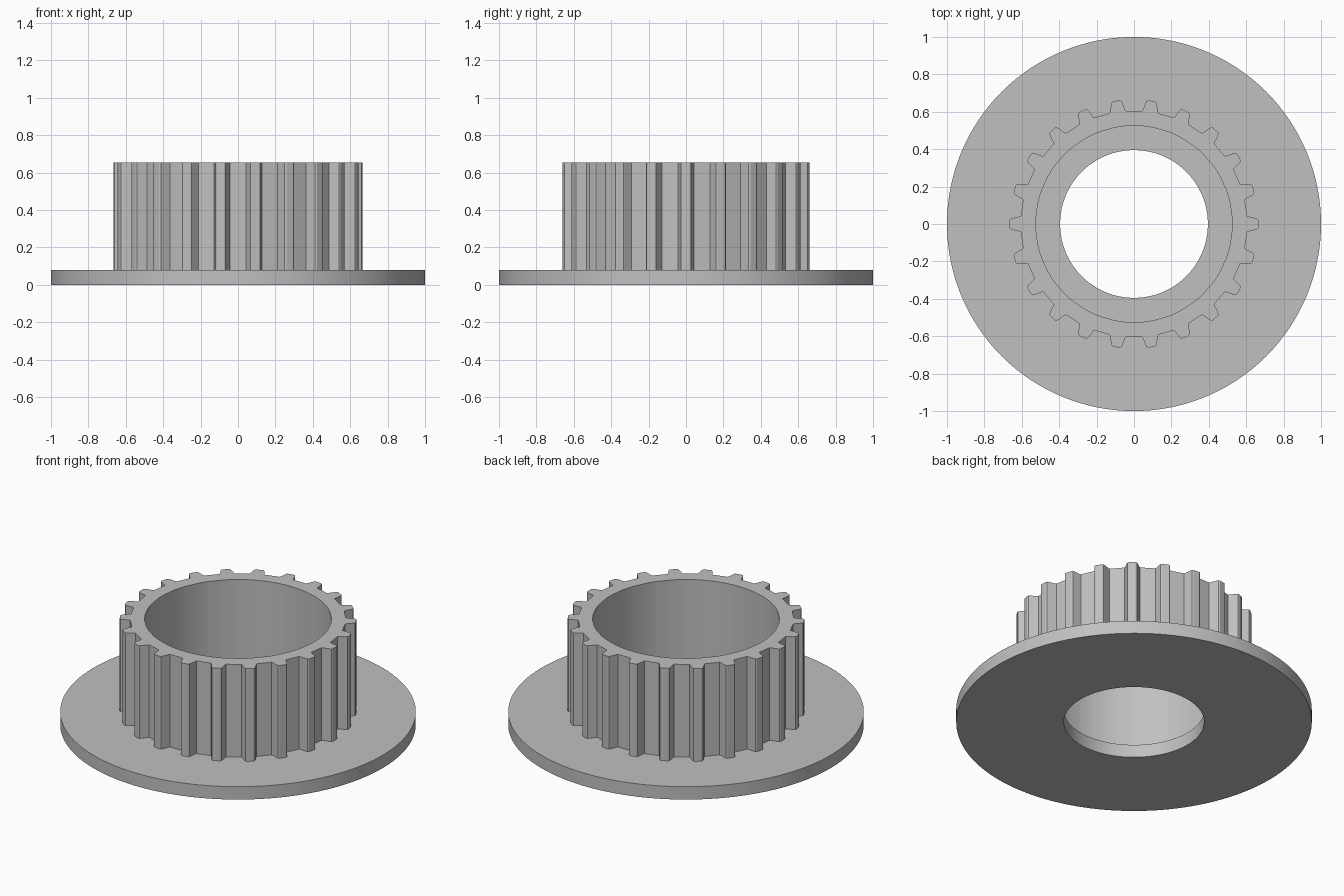
import bpy
import bmesh
from math import atan2, cos, pi, sin, radians
from mathutils import Matrix, Vector

cube = bpy.data.objects.get("Cube")
if cube:
    bpy.data.objects.remove(cube, do_unlink=True)

TEETH = 22
FLANGE_RADIUS, HOLE_RADIUS, FLANGE_TOP = 1.0, 0.395, 0.08
BORE_RADIUS, HUB_TOP = 0.525, 0.655

grey = bpy.data.materials.new("plain grey")
grey.use_nodes = True
colour = (0.53, 0.53, 0.53, 1)
grey.diffuse_color = colour
grey.node_tree.nodes["Principled BSDF"].inputs["Base Color"].default_value = colour


def circle(radius, angles):
    return [Vector((radius * cos(a), radius * sin(a))) for a in angles]


def ring_solid(name, outer, inner, bottom, top):
    """Closed ring between two outlines with matching point counts."""
    bm = bmesh.new()
    loops = [[bm.verts.new((p.x, p.y, z)) for p in outline]
             for outline, z in ((outer, bottom), (outer, top), (inner, top), (inner, bottom))]
    count = len(outer)
    for k, loop in enumerate(loops):
        following = loops[(k + 1) % 4]
        for i in range(count):
            j = (i + 1) % count
            bm.faces.new((loop[i], loop[j], following[j], following[i]))
    bmesh.ops.recalc_face_normals(bm, faces=bm.faces)
    mesh = bpy.data.meshes.new(name)
    bm.to_mesh(mesh)
    bm.free()
    mesh.materials.append(grey)
    obj = bpy.data.objects.new(name, mesh)
    bpy.context.collection.objects.link(obj)
    bpy.ops.object.select_all(action='DESELECT')
    obj.select_set(True)
    bpy.context.view_layer.objects.active = obj
    bpy.ops.object.shade_smooth_by_angle(angle=radians(20))
    return obj


# Half of a tooth: valley edge, flank, softened corner, tip
half_tooth = [(0.605, 0.043), (0.612, 0.040), (0.650, 0.031), (0.660, 0.027), (0.665, 0.019)]
tooth = [Vector((x, -y)) for x, y in half_tooth]
tooth += [Vector((x, y)) for x, y in reversed(half_tooth)]

# Toothed hub
outline = []
for n in range(TEETH):
    turn = Matrix.Rotation(2 * pi * n / TEETH, 2)
    outline += [turn @ p for p in tooth]
bore = circle(BORE_RADIUS, [atan2(p.y, p.x) for p in outline])
ring_solid("toothed_hub", outline, bore, FLANGE_TOP / 2, HUB_TOP)

# Base flange with its smaller hole
steps = [2 * pi * i / 128 for i in range(128)]
ring_solid("base_flange", circle(FLANGE_RADIUS, steps), circle(HOLE_RADIUS, steps), 0, FLANGE_TOP)
